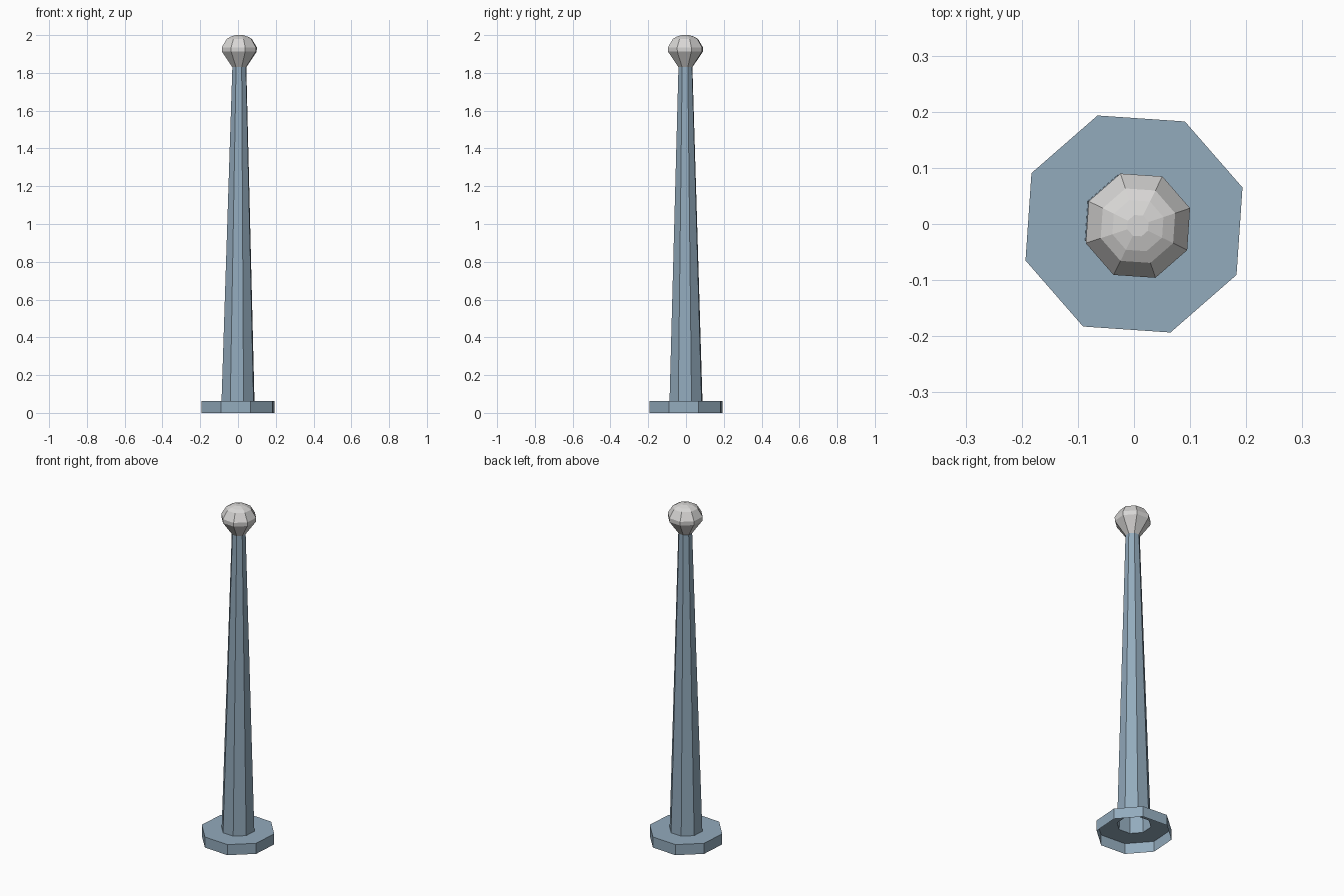
import bpy, math

if "Cube" in bpy.data.objects:
    bpy.data.objects.remove(bpy.data.objects["Cube"])

SIDES = 8
TURN = math.radians(18.6)


def material(name, rgb):
    m = bpy.data.materials.new(name)
    m.diffuse_color = (*rgb, 1.0)
    m.use_nodes = True
    m.node_tree.nodes["Principled BSDF"].inputs["Base Color"].default_value = m.diffuse_color
    return m


def lathe(name, profile, mat, cap_top=False):
    """Octagonal shell through rings of (radius, z, centre x, centre y)."""
    verts, faces = [], []
    for r, z, cx, cy in profile:
        for j in range(SIDES):
            a = TURN + j * math.tau / SIDES
            verts.append((cx + r * math.cos(a), cy + r * math.sin(a), z))
    for i in range(len(profile) - 1):
        for j in range(SIDES):
            k = (j + 1) % SIDES
            a, b = i * SIDES, (i + 1) * SIDES
            faces.append((a + j, a + k, b + k, b + j))
    if cap_top:
        last = (len(profile) - 1) * SIDES
        faces.append(tuple(range(last, last + SIDES)))
    mesh = bpy.data.meshes.new(name)
    mesh.from_pydata(verts, [], faces)
    mesh.materials.append(mat)
    obj = bpy.data.objects.new(name, mesh)
    bpy.context.collection.objects.link(obj)
    return obj


blue = material("blue grey paint", (0.29, 0.405, 0.505))
silver = material("pale grey metal", (0.68, 0.67, 0.66))

# the pole leans very slightly towards its tip
TIP = (0.007, -0.003)

# foot: open underneath, with a hole where the hollow pole begins
lathe("foot", [(0.204, 0, 0, 0), (0.204, 0.063, 0, 0), (0.092, 0.063, 0, 0)], blue)

# tapering hollow pole
lathe("pole", [(0.092, 0.063, 0, 0), (0.039, 1.83, *TIP)], blue)

# ball finial
ball = [(0.039, 1.83), (0.097, 1.912), (0.098, 1.935), (0.07, 1.98),
        (0.048, 1.992), (0.02, 2.0)]
lathe("finial", [(r, z, *TIP) for r, z in ball], silver, cap_top=True)
